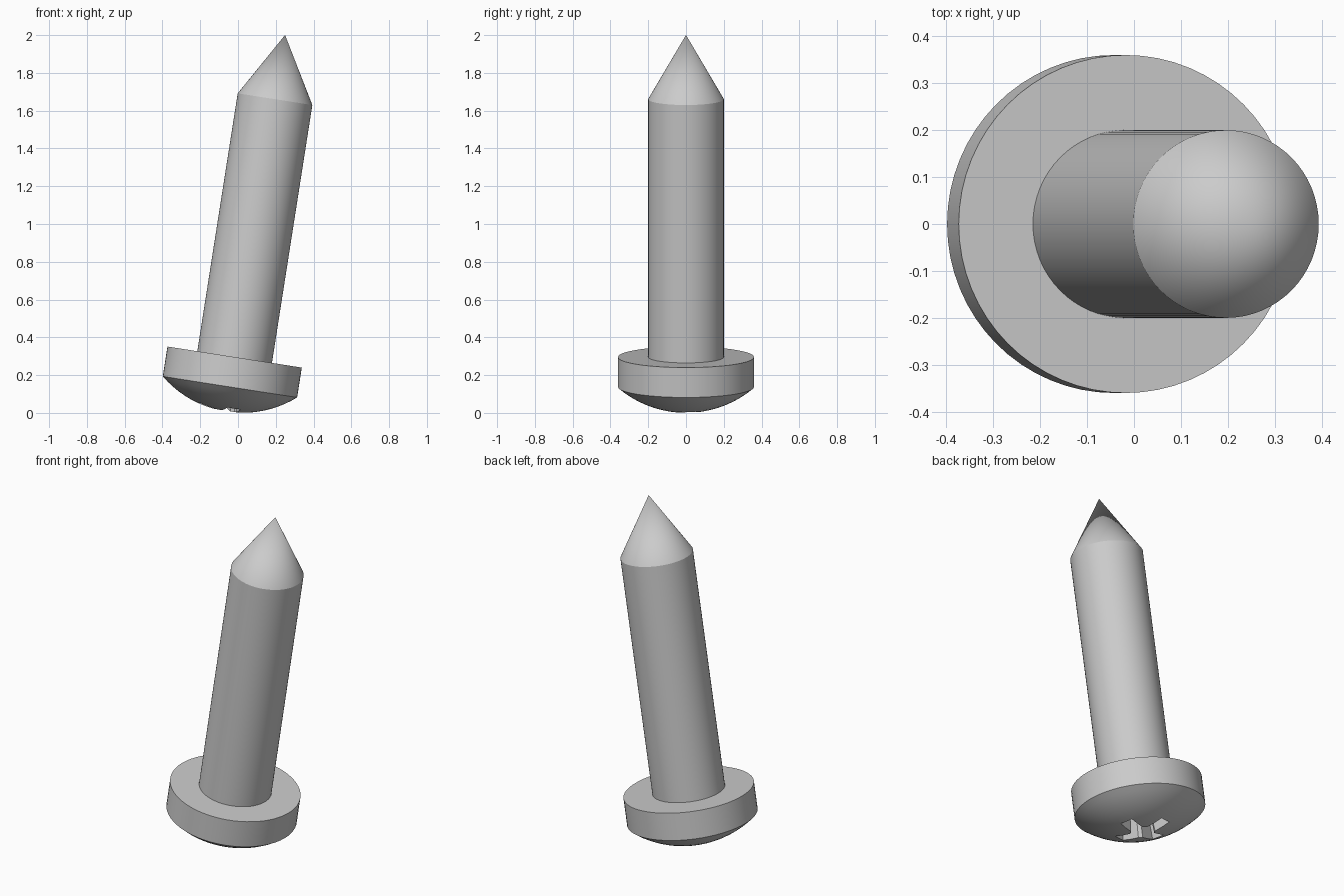
import bpy, bmesh, math
from mathutils import Matrix, Vector

if "Cube" in bpy.data.objects:
    bpy.data.objects.remove(bpy.data.objects["Cube"])

SEGMENTS = 64
HEAD_R, SHAFT_R = 0.36, 0.2
DOME_H, HEAD_TOP, SHAFT_END, TIP = 0.132, 0.292, 1.674, 2.018
POSE = Matrix.Translation((-0.063, 0, 0.007)) @ Matrix.Rotation(math.radians(8.9), 4, "Y")

steel = bpy.data.materials.new("steel grey")
steel.use_nodes = True
grey = (0.6, 0.6, 0.6, 1)
steel.diffuse_color = grey
steel.node_tree.nodes["Principled BSDF"].inputs["Base Color"].default_value = grey


def make_object(name, bm):
    bmesh.ops.recalc_face_normals(bm, faces=bm.faces)
    mesh = bpy.data.meshes.new(name)
    bm.to_mesh(mesh)
    bm.free()
    mesh.materials.append(steel)
    obj = bpy.data.objects.new(name, mesh)
    bpy.context.collection.objects.link(obj)
    obj.matrix_world = POSE
    return obj


def lathe(name, profile):
    """Spin a (radius, height) profile that starts and ends on the axis."""
    bm = bmesh.new()
    verts = [bm.verts.new((r, 0, z)) for r, z in profile]
    edges = [bm.edges.new(pair) for pair in zip(verts, verts[1:])]
    bmesh.ops.spin(bm, geom=verts + edges, cent=(0, 0, 0), axis=(0, 0, 1),
                   angle=math.tau, steps=SEGMENTS)
    bmesh.ops.remove_doubles(bm, verts=bm.verts, dist=1e-4)
    return make_object(name, bm)


def smooth(obj, degrees):
    bpy.ops.object.select_all(action="DESELECT")
    obj.select_set(True)
    bpy.context.view_layer.objects.active = obj
    bpy.ops.object.shade_smooth_by_angle(angle=math.radians(degrees))


# Shank: plain cylinder ending in a cone
shank = lathe("shank", [(0, HEAD_TOP - 0.02), (SHAFT_R, HEAD_TOP - 0.02),
                        (SHAFT_R, SHAFT_END), (0, TIP)])

# Head: short cylinder closed by a shallow spherical cap
ball = (HEAD_R ** 2 + DOME_H ** 2) / (2 * DOME_H)
rim_angle = math.asin(HEAD_R / ball)
cap = [(ball * math.sin(rim_angle * i / 10), ball - ball * math.cos(rim_angle * i / 10))
       for i in range(11)]
head = lathe("head", cap + [(HEAD_R, HEAD_TOP), (0, HEAD_TOP)])

# Cross recess: tapered cutter with four arms and bevelled inner corners
bm = bmesh.new()
arm, half, corner = 0.165, 0.04, 0.058
rings = []
for z, scale in ((-0.03, 1.0), (0.14, 0.8)):
    ring = []
    for quarter in range(4):
        turn = Matrix.Rotation(math.radians(15 + 90 * quarter), 3, "Z")
        for x, y in ((corner, -half), (arm, -half), (arm, half), (corner, half)):
            ring.append(bm.verts.new(turn @ Vector((x * scale, y * scale, z))))
    rings.append(ring)
    bm.faces.new(ring)
low, high = rings
for i in range(len(low)):
    j = (i + 1) % len(low)
    bm.faces.new((low[i], low[j], high[j], high[i]))
cutter = make_object("recess_cutter", bm)
cutter.hide_render = True

# Cut the recess, then discard the cutter
cut = head.modifiers.new("recess", "BOOLEAN")
cut.operation = "DIFFERENCE"
cut.solver = "EXACT"
cut.object = cutter
bpy.context.view_layer.objects.active = head
bpy.ops.object.modifier_apply(modifier=cut.name)
bpy.data.objects.remove(cutter)

smooth(shank, 25)
smooth(head, 30)
